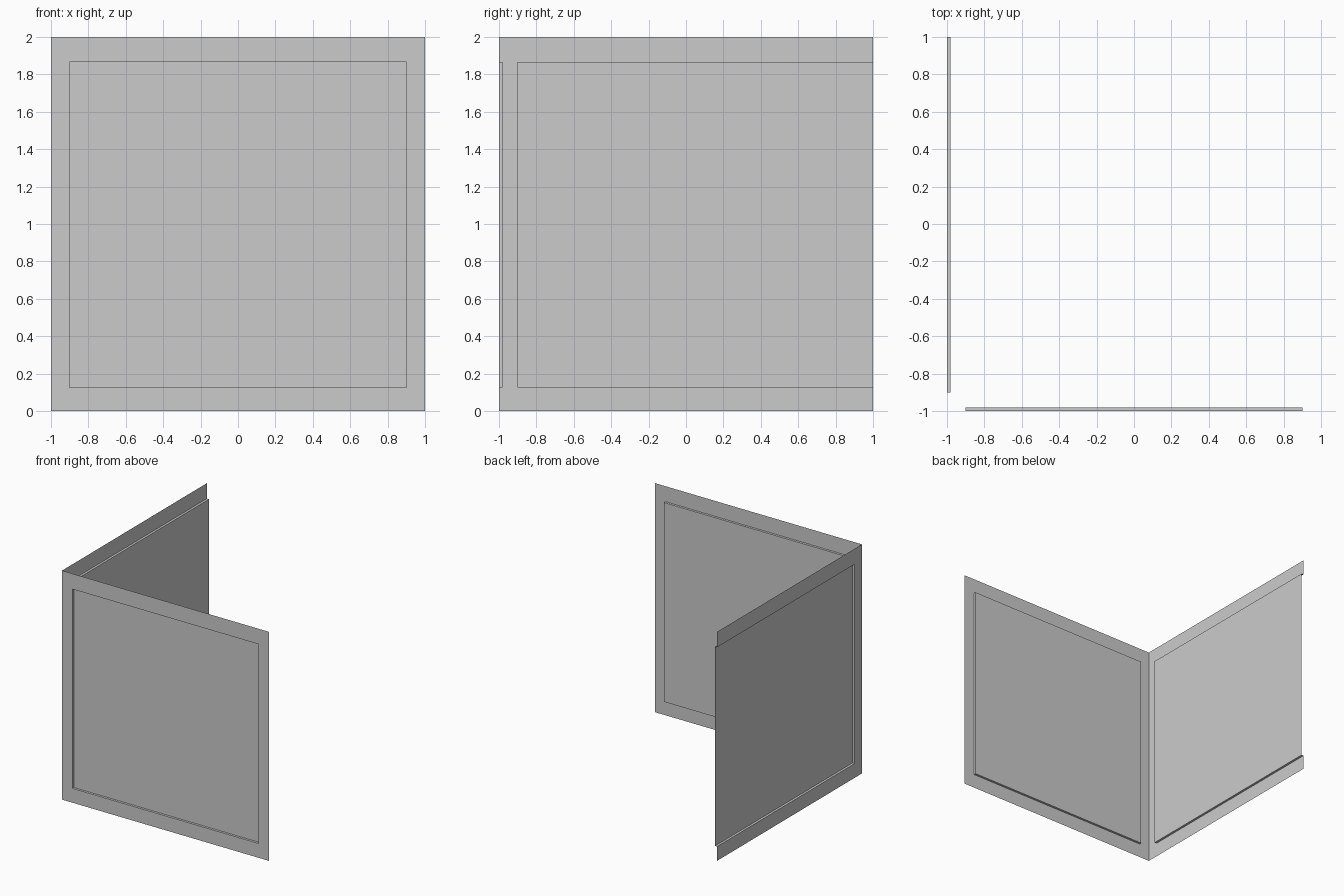
import bpy, bmesh

if "Cube" in bpy.data.objects:
    bpy.data.objects.remove(bpy.data.objects["Cube"])

H, D = 2.0, 0.02          # wall height, recess depth
Z0, Z1 = 0.125, 1.865     # panel bottom and top


def wall(name, place, u0, u1):
    """Thin wall u -1..1 with a panel u0..u1 pushed in by D; place(u, depth, z) -> xyz."""
    bm = bmesh.new()
    us = sorted({-1.0, u0, u1, 1.0})
    zs = [0.0, Z0, Z1, H]
    grid = [[bm.verts.new(place(u, 0, z)) for z in zs] for u in us]
    panel = None
    for i in range(len(us) - 1):
        for j in range(3):
            if us[i] == u0 and j == 1:
                # recessed panel and its reveals
                c = [(u0, Z0), (u1, Z0), (u1, Z1), (u0, Z1)]
                outer = [grid[i][1], grid[i + 1][1], grid[i + 1][2], grid[i][2]]
                inner = [bm.verts.new(place(u, D, z)) for u, z in c]
                panel = bm.faces.new(inner)
                for k in range(4):
                    if k == 1 and u1 == 1.0:
                        continue          # recess runs out at the open end
                    n = (k + 1) % 4
                    bm.faces.new((outer[k], outer[n], inner[n], inner[k]))
            else:
                bm.faces.new((grid[i][j], grid[i + 1][j], grid[i + 1][j + 1], grid[i][j + 1]))
    bmesh.ops.recalc_face_normals(bm, faces=bm.faces)
    # make the normals point to the outside of the corner
    inward = panel.normal.x + panel.normal.y
    if inward > 0:
        bmesh.ops.reverse_faces(bm, faces=bm.faces)
    # merge the flat frame strips
    bmesh.ops.dissolve_limit(bm, angle_limit=0.01, verts=bm.verts, edges=bm.edges)
    me = bpy.data.meshes.new(name)
    bm.to_mesh(me)
    bm.free()
    ob = bpy.data.objects.new(name, me)
    bpy.context.collection.objects.link(ob)


# front wall, framed on all four sides
wall("front_wall", lambda u, d, z: (u, -1 + d, z), -0.9, 0.9)
# left wall, panel runs out to the back end
wall("left_wall", lambda u, d, z: (-1 + d, u, z), -0.9, 1.0)
